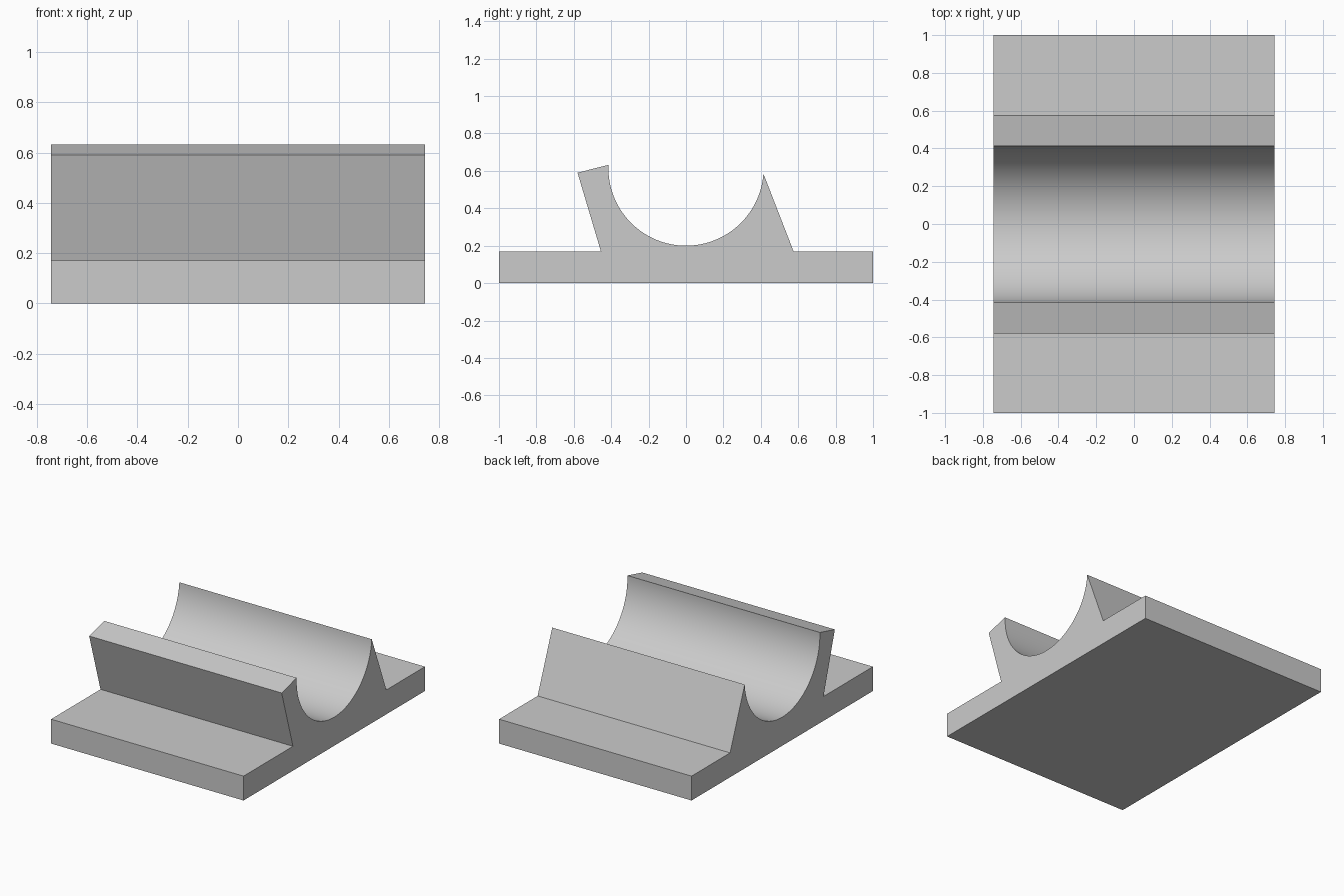
import bpy, bmesh
from math import radians, sin, cos

if "Cube" in bpy.data.objects:
    bpy.data.objects.remove(bpy.data.objects["Cube"])

HALF_LENGTH = 0.743
BASE_TOP = 0.17
RADIUS, CENTRE_Z, STEPS = 0.415, 0.615, 64

# Round trough, from the front lip down and up to the back lip (y, z)
start, end = radians(177.6), radians(355.9)
angles = [start + (end - start) * i / STEPS for i in range(STEPS + 1)]
trough = [(RADIUS * cos(a), CENTRE_Z + RADIUS * sin(a)) for a in angles]

# Full cross-section: base plate, leaning front wall, trough, sloped back wall
profile = [(-1, 0), (-1, BASE_TOP), (-0.455, BASE_TOP), (-0.58, 0.59)]
profile += trough
profile += [(0.575, BASE_TOP), (1, BASE_TOP), (1, 0)]

# Extrude the cross-section along x
bm = bmesh.new()
face = bm.faces.new([bm.verts.new((-HALF_LENGTH, y, z)) for y, z in profile])
result = bmesh.ops.extrude_face_region(bm, geom=[face], use_keep_orig=True)
moved = [v for v in result["geom"] if isinstance(v, bmesh.types.BMVert)]
bmesh.ops.translate(bm, verts=moved, vec=(2 * HALF_LENGTH, 0, 0))
bmesh.ops.recalc_face_normals(bm, faces=bm.faces)

mesh = bpy.data.meshes.new("cradle_block")
bm.to_mesh(mesh)
bm.free()
cradle = bpy.data.objects.new("cradle_block", mesh)
bpy.context.collection.objects.link(cradle)

# Smooth trough, crisp edges elsewhere
bpy.context.view_layer.objects.active = cradle
cradle.select_set(True)
bpy.ops.object.shade_smooth_by_angle(angle=radians(12))
